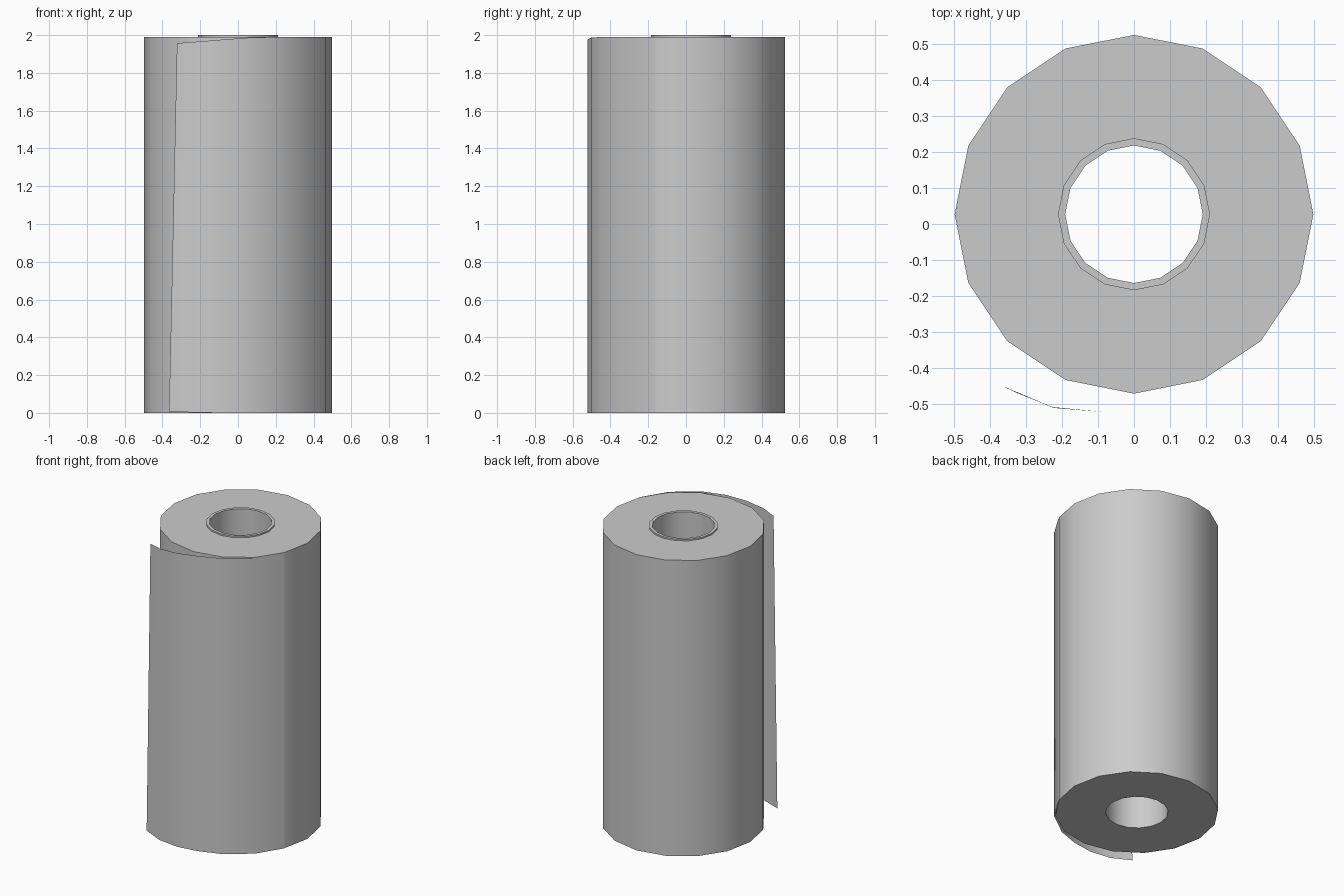
import bpy
from math import cos, sin, tau, radians

if "Cube" in bpy.data.objects:
    bpy.data.objects.remove(bpy.data.objects["Cube"])

SIDES = 16
CY = 0.027  # roll axis sits slightly behind centre


def add_mesh(name, verts, faces):
    mesh = bpy.data.meshes.new(name)
    mesh.from_pydata(verts, [], faces)
    obj = bpy.data.objects.new(name, mesh)
    bpy.context.collection.objects.link(obj)
    bpy.ops.object.select_all(action='DESELECT')
    obj.select_set(True)
    bpy.context.view_layer.objects.active = obj
    bpy.ops.object.shade_smooth_by_angle(angle=radians(40))
    return obj


def lathe(name, profile):
    n = len(profile)
    verts = [(r * cos(tau * i / SIDES), CY + r * sin(tau * i / SIDES), z)
             for i in range(SIDES) for r, z in profile]
    faces = []
    for i in range(SIDES):
        a, b = i * n, (i + 1) % SIDES * n
        faces += [(a + k, b + k, b + k + 1, a + k + 1) for k in range(n - 1)]
    return add_mesh(name, verts, faces)


# Wound paper: bottom, outer wall and top
lathe("paper_roll", [(0.211, 0), (0.498, 0), (0.498, 1.99), (0.211, 1.99)])

# Cardboard core, poking out slightly at the top
lathe("core_tube", [(0.211, 1.99), (0.211, 2.0), (0.191, 2.0), (0.191, 0), (0.211, 0)])

# Loose end sheet peeling away from the front
bottom = [(-0.365, -0.45, 0.008), (-0.23, -0.508, 0.002), (-0.085, -0.522, 0),
          (0.05, -0.502, 0), (0.195, -0.452, 0), (0.358, -0.332, 0), (0.462, -0.164, 0)]
top = [(-0.323, -0.47, 1.957), (-0.22, -0.511, 1.965), (-0.085, -0.522, 1.976),
       (0.05, -0.502, 1.986), (0.195, -0.452, 1.99), (0.358, -0.332, 1.99), (0.462, -0.164, 1.99)]
n = len(bottom)
add_mesh("loose_sheet", bottom + top,
         [(i, i + 1, n + i + 1, n + i) for i in range(n - 1)])
